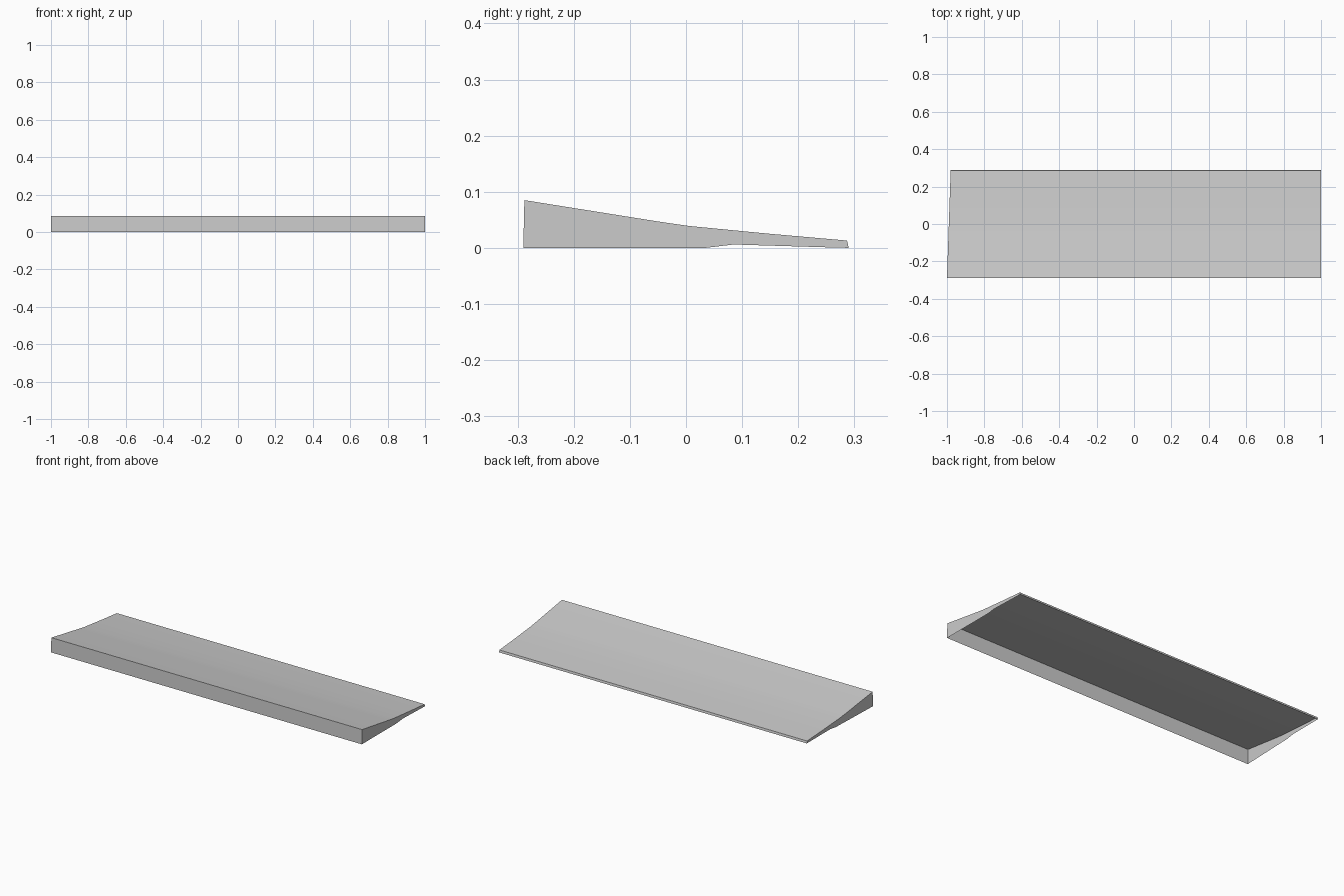
import bpy, bmesh

if "Cube" in bpy.data.objects:
    bpy.data.objects.remove(bpy.data.objects["Cube"])

# Open shell cross-section (y, z): back lip, bent sloping top, tall front wall
shell = [(0.29, 0), (0.287, 0.013), (0.15, 0.025), (0.005, 0.039),
         (-0.05, 0.047), (-0.288, 0.085), (-0.29, 0)]
# Slightly hollow lower edge of the end walls
hollow = [(0.035, 0), (0.085, 0.006), (0.15, 0.004), (0.25, 0.001)]


def left_x(y):
    # Left end is cut slightly out of square
    return -1 + 0.02 * (y + 0.29) / 0.58


bm = bmesh.new()
left = [bm.verts.new((left_x(y), y, z)) for y, z in shell + hollow]
right = [bm.verts.new((1, y, z)) for y, z in shell + hollow]

# End walls
bm.faces.new(reversed(left))
bm.faces.new(right)
# Lip, top and front wall; the underside stays open
for i in range(len(shell) - 1):
    bm.faces.new((left[i], left[i + 1], right[i + 1], right[i]))
bmesh.ops.recalc_face_normals(bm, faces=bm.faces)

mesh = bpy.data.meshes.new("wedge_ramp")
bm.to_mesh(mesh)
bm.free()
ramp = bpy.data.objects.new("wedge_ramp", mesh)
bpy.context.collection.objects.link(ramp)

# Soft shading across the gentle bends, sharp outer edges
bpy.context.view_layer.objects.active = ramp
ramp.select_set(True)
bpy.ops.object.shade_smooth_by_angle(angle=0.5)
